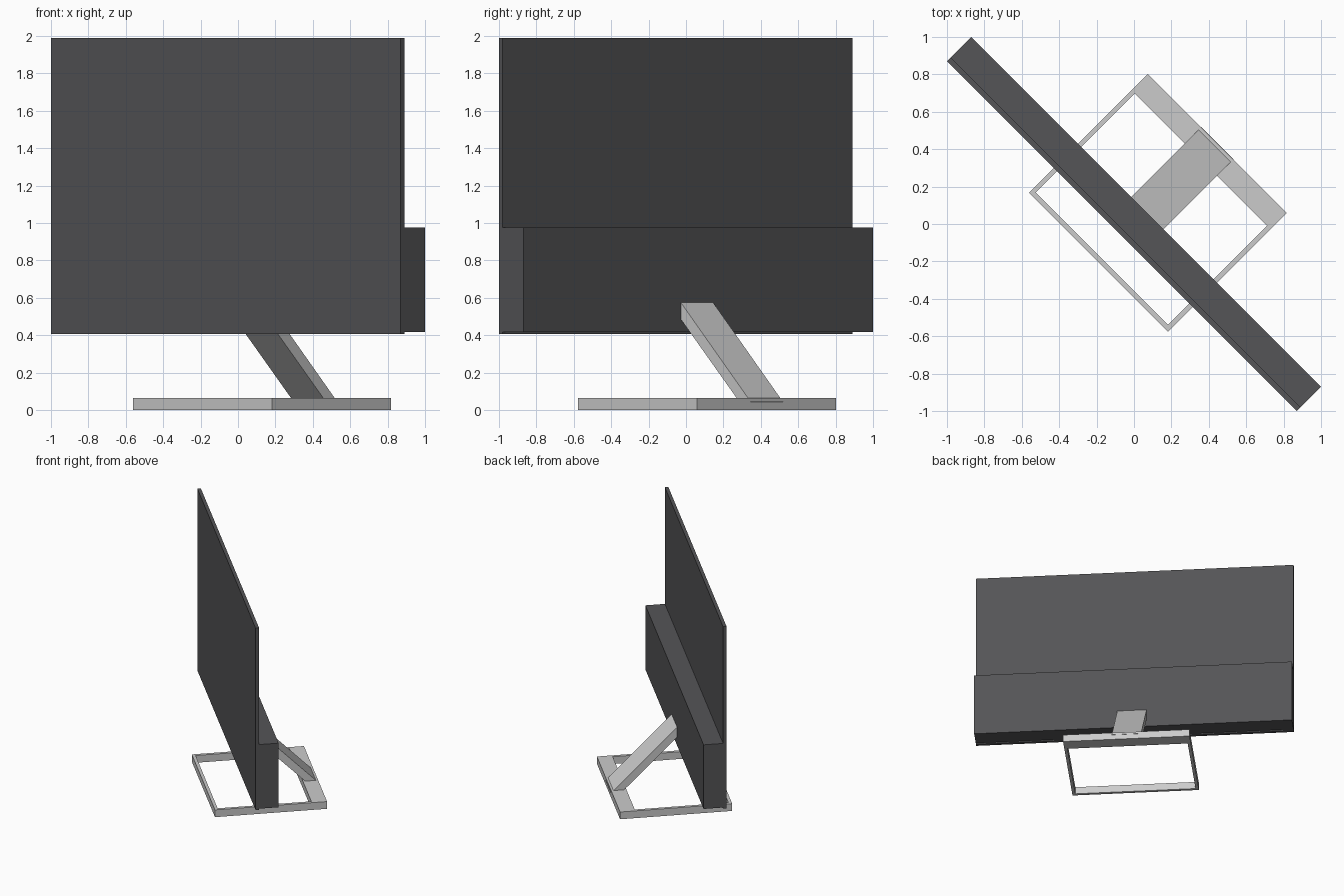
import bpy, bmesh, math

if "Cube" in bpy.data.objects:
    bpy.data.objects.remove(bpy.data.objects["Cube"])

TURN = math.radians(-45)  # whole model is turned about z


def material(name, rgb):
    m = bpy.data.materials.new(name)
    m.diffuse_color = (*rgb, 1)
    m.use_nodes = True
    m.node_tree.nodes["Principled BSDF"].inputs["Base Color"].default_value = m.diffuse_color
    return m


dark = material("dark_grey", (0.09, 0.09, 0.095))


def finish(name, bm, mat=None):
    bmesh.ops.remove_doubles(bm, verts=bm.verts, dist=1e-5)
    bmesh.ops.recalc_face_normals(bm, faces=bm.faces)
    me = bpy.data.meshes.new(name)
    bm.to_mesh(me)
    bm.free()
    ob = bpy.data.objects.new(name, me)
    ob.rotation_euler.z = TURN
    bpy.context.collection.objects.link(ob)
    if mat:
        me.materials.append(mat)
    return ob


def extrude(bm, faces, vec):
    res = bmesh.ops.extrude_face_region(bm, geom=faces)
    verts = [g for g in res["geom"] if isinstance(g, bmesh.types.BMVert)]
    bmesh.ops.translate(bm, verts=verts, vec=vec)


def box(name, lo, hi, mat=None):
    bm = bmesh.new()
    bmesh.ops.create_cube(bm, size=1)
    for v in bm.verts:
        v.co = [lo[i] if v.co[i] < 0 else hi[i] for i in range(3)]
    return finish(name, bm, mat)


# thin display panel and the deeper housing behind its lower part
box("display_panel", (-1.322, -0.092, 0.407), (1.322, -0.064, 1.99), dark)
box("rear_housing", (-1.322, -0.066, 0.417), (1.322, 0.092, 0.975), dark)

# open rectangular base: narrow rails, wide back rail
bm = bmesh.new()


def ring(x0, x1, y0, y1):
    return [bm.verts.new((x, y, 0)) for x, y in ((x0, y0), (x1, y0), (x1, y1), (x0, y1))]


outer = ring(-0.516, 0.536, -0.279, 0.619)
inner = ring(-0.490, 0.510, -0.253, 0.497)
faces = [bm.faces.new((outer[i], outer[(i + 1) % 4], inner[(i + 1) % 4], inner[i]))
         for i in range(4)]
extrude(bm, faces, (0, 0, 0.063))
finish("base_frame", bm)

# slanted support arm, side profile extruded across its width
bm = bmesh.new()
profile = [(0.05, 0.617), (0.621, 0.043), (0.535, 0.043), (0.05, 0.527)]
face = bm.faces.new([bm.verts.new((-0.113, y, z)) for y, z in profile])
extrude(bm, [face], (0.244, 0, 0))
finish("support_arm", bm)
